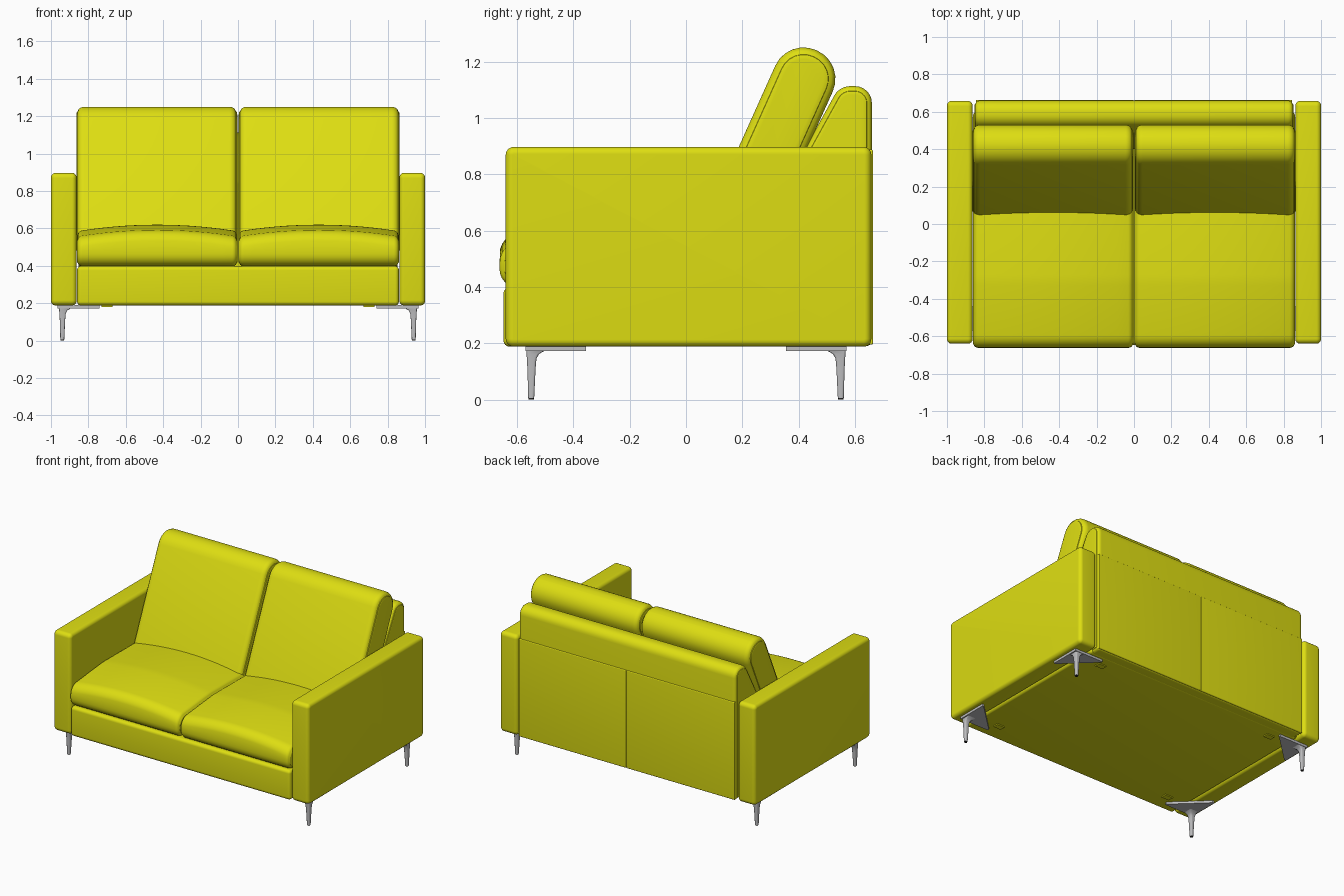
import bpy, bmesh, math
from mathutils import Vector, Matrix

if "Cube" in bpy.data.objects:
    bpy.data.objects.remove(bpy.data.objects["Cube"])


def material(name, rgb):
    m = bpy.data.materials.new(name)
    m.diffuse_color = (*rgb, 1)
    m.use_nodes = True
    m.node_tree.nodes["Principled BSDF"].inputs["Base Color"].default_value = m.diffuse_color
    return m


YELLOW = material("yellow upholstery", (0.73, 0.73, 0.006))
METAL = material("light grey metal", (0.52, 0.52, 0.53))
BLACK = material("black foot pad", (0.015, 0.015, 0.015))


def outline(pts, d, n=6):
    """Convex counter-clockwise polygon (y, z, radius), inset by d, with rounded corners."""
    out = []
    for i, (y, z, r) in enumerate(pts):
        p = Vector((y, z))
        a, b = Vector(pts[i - 1][:2]), Vector(pts[(i + 1) % len(pts)][:2])
        e1, e2 = (p - a).normalized(), (b - p).normalized()
        n1, n2 = Vector((-e1.y, e1.x)), Vector((-e2.y, e2.x))
        p = p + (n1 + n2) * (d / (1 + n1.dot(n2)))
        turn = math.acos(max(-1, min(1, e1.dot(e2))))
        r = max(r - d, 0.003)
        c = p - e1 * (r * math.tan(turn / 2)) + n1 * r
        for k in range(n + 1):
            out.append(c - Matrix.Rotation(turn * k / n, 2) @ n1 * r)
    return out


def finish(bm, name, mat, angle=35):
    bmesh.ops.recalc_face_normals(bm, faces=bm.faces[:])
    me = bpy.data.meshes.new(name)
    bm.to_mesh(me)
    bm.free()
    me.materials.append(mat)
    me.shade_smooth()
    me.set_sharp_from_angle(angle=math.radians(angle))
    ob = bpy.data.objects.new(name, me)
    bpy.context.collection.objects.link(ob)
    return ob


def skin(bm, rings):
    """Join rings of points with quads and close both ends."""
    vs = [[bm.verts.new(p) for p in ring] for ring in rings]
    n = len(vs[0])
    for a, b in zip(vs, vs[1:]):
        for i in range(n):
            bm.faces.new((a[i], a[(i + 1) % n], b[(i + 1) % n], b[i]))
    bm.faces.new(vs[0])
    bm.faces.new(vs[-1])


def padded(name, pts, x0, x1, edge, crown=0.0, seam=0.0):
    """Side profile swept along x, with rounded ends, optional crown on top and stitched seam."""
    ends = []
    for k in range(9):
        a = math.radians(90 * k / 8)
        s, d = edge * (1 - math.sin(a)), edge * (1 - math.cos(a))
        ends.append((s, d + (seam if k == 5 else 0)))
    ends.reverse()
    stations = [(x0 + s, d) for s, d in ends]
    if crown:
        stations += [(x0 + edge + (x1 - x0 - 2 * edge) * k / 14, 0) for k in range(1, 14)]
    stations += [(x1 - s, d) for s, d in reversed(ends)]
    mid, half = (x0 + x1) / 2, (x1 - x0) / 2
    zmid = (min(p[1] for p in pts) + max(p[1] for p in pts)) / 2
    rings = []
    for x, d in stations:
        lift = crown * (1 - ((x - mid) / half) ** 2)
        rings.append([(x, p.x, p.y + (lift if p.y > zmid else 0)) for p in outline(pts, d)])
    bm = bmesh.new()
    skin(bm, rings)
    return finish(bm, name, YELLOW)


def box(y0, y1, z0, z1, r):
    return [(y0, z0, r), (y1, z0, r), (y1, z1, r), (y0, z1, r)]


# Base with the front rail, and the back frame
padded("base", box(-0.648, 0.60, 0.188, 0.398, 0.022), -0.86, 0.86, 0.02)
padded("back_frame", [(0.40, 0.19, 0.02), (0.66, 0.19, 0.02), (0.66, 1.113, 0.06),
                      (0.545, 1.113, 0.065), (0.40, 0.85, 0.05)], -0.853, 0.853, 0.03, seam=0.004)

seat = [(-0.662, 0.398, 0.065), (0.42, 0.398, 0.03), (0.42, 0.58, 0.03),
        (-0.30, 0.585, 0.6), (-0.662, 0.55, 0.075)]
back = [(0.021, 0.527, 0.05), (0.225, 0.435, 0.05), (0.566, 1.194, 0.11), (0.362, 1.286, 0.11)]

for side, s in (("right", 1), ("left", -1)):
    def span(a, b):
        return sorted((a * s, b * s))

    # Arm, seat cushion, back cushion, rear panel
    padded(side + "_arm", box(-0.64, 0.658, 0.188, 0.897, 0.028), *span(0.863, 1.0), 0.025)
    padded(side + "_seat_cushion", seat, *span(0.003, 0.861), 0.028, crown=0.035, seam=0.003)
    padded(side + "_back_cushion", back, *span(0.004, 0.864), 0.042, seam=0.006)
    padded(side + "_rear_panel", box(0.64, 0.664, 0.195, 0.888, 0.006), *span(0.003, 0.845), 0.005)

    for end, t in (("front", -1), ("rear", 1)):
        # Triangular mounting plate
        bm = bmesh.new()
        tri = [(0.965, 0.57), (0.74, 0.57), (0.74, 0.558), (0.953, 0.355), (0.965, 0.355)]
        skin(bm, [[(x * s, y * t, z) for x, y in tri] for z in (0.172, 0.19)])
        finish(bm, f"{end}_{side}_leg_plate", METAL)

        # Tapered leg, flared inward under the plate
        bm = bmesh.new()
        rings = []
        for z, o, w in ((0.005, 0.0, 0.021), (0.11, 0.003, 0.029), (0.145, 0.005, 0.034),
                        (0.162, 0.006, 0.044), (0.174, 0.007, 0.066)):
            prof = outline(box(0.538 + 0.022 + o - w, 0.56 + o, 0.95 + o - w, 0.95 + o, 0.007), 0, 3)
            rings.append([(p.y * s, p.x * t, z) for p in prof])
        skin(bm, rings)
        finish(bm, f"{end}_{side}_leg", METAL)

        # Floor pad under the leg
        bm = bmesh.new()
        bmesh.ops.create_cone(bm, cap_ends=True, segments=16, radius1=0.009, radius2=0.009, depth=0.006,
                              matrix=Matrix.Translation((0.9395 * s, 0.5495 * t, 0.003)))
        finish(bm, f"{end}_{side}_foot_pad", BLACK)

        # Small block under the base
        bm = bmesh.new()
        bmesh.ops.create_cube(bm, size=1, matrix=Matrix.Translation((0.70 * s, 0.505 * t, 0.187))
                              @ Matrix.Diagonal((0.06, 0.04, 0.012, 1)))
        finish(bm, f"{end}_{side}_base_block", YELLOW)
